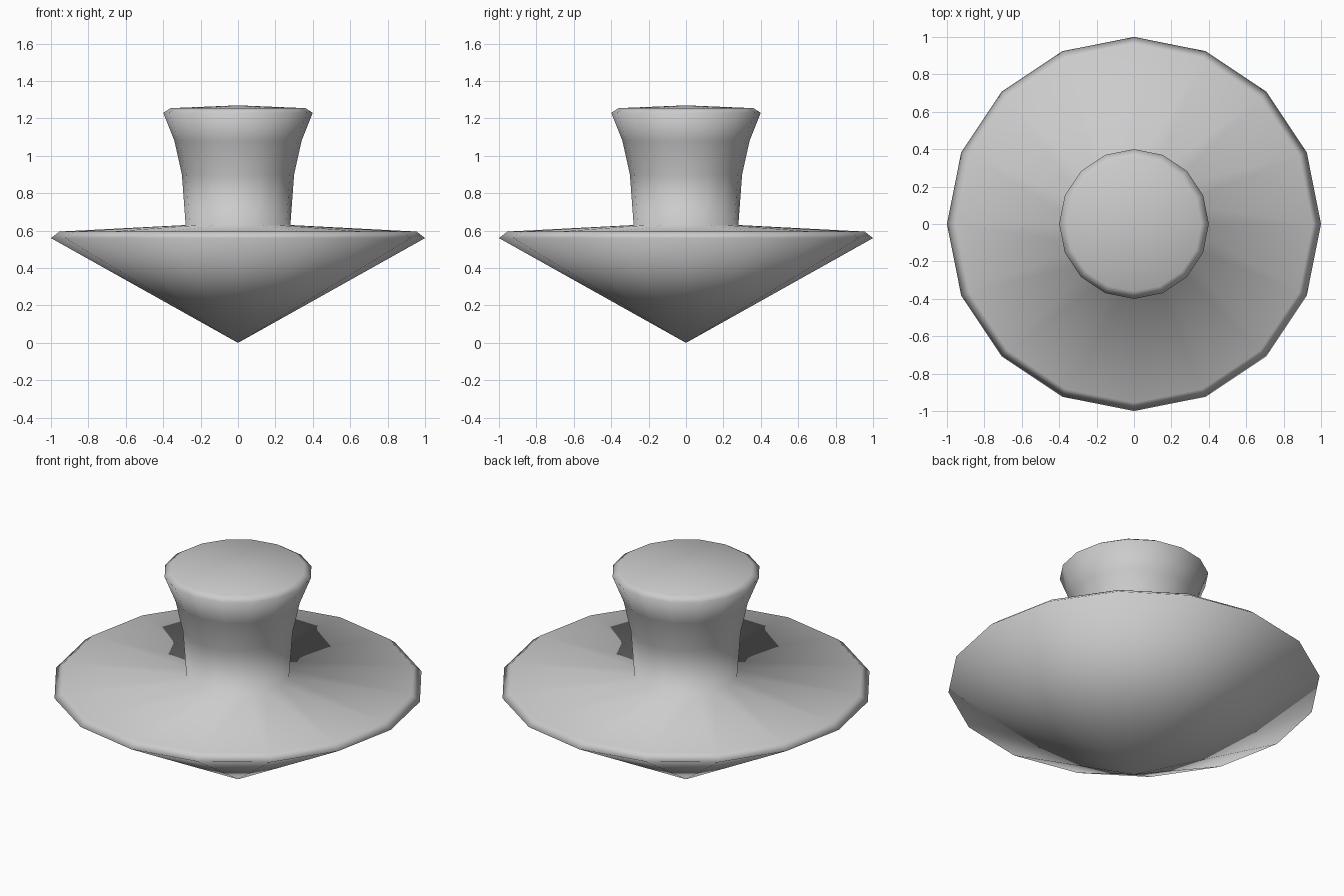
import bpy
import bmesh
import math

SIDES = 16

cube = bpy.data.objects.get("Cube")
if cube:
    bpy.data.objects.remove(cube, do_unlink=True)

# Plain grey for the whole top
grey = bpy.data.materials.new("plain grey")
grey.use_nodes = True
colour = (0.6, 0.6, 0.6, 1)
grey.diffuse_color = colour
grey.node_tree.nodes["Principled BSDF"].inputs["Base Color"].default_value = colour


def lathe(name, profile):
    """Turn a (radius, height) profile, closed by a point at each end."""
    bm = bmesh.new()
    rings = []
    for r, z in profile:
        if r == 0:
            rings.append([bm.verts.new((0, 0, z))] * SIDES)
        else:
            steps = [math.tau * i / SIDES for i in range(SIDES)]
            rings.append([bm.verts.new((r * math.cos(a), r * math.sin(a), z)) for a in steps])
    for low, high in zip(rings, rings[1:]):
        for i in range(SIDES):
            j = (i + 1) % SIDES
            corners = [low[i], low[j], high[j], high[i]]
            bm.faces.new(list(dict.fromkeys(corners)))
    for face in bm.faces:
        face.smooth = True
    mesh = bpy.data.meshes.new(name)
    bm.to_mesh(mesh)
    bm.free()
    mesh.materials.append(grey)
    obj = bpy.data.objects.new(name, mesh)
    bpy.context.collection.objects.link(obj)
    return obj


# Pointed cone, bevelled rim, shallow deck, flared handle and domed cap
lathe("spinning_top", [
    (0, 0), (1, 0.56), (0.955, 0.595),
    (0.28, 0.63), (0.3, 0.9), (0.34, 1.08),
    (0.4, 1.23), (0.36, 1.255), (0, 1.27),
])
